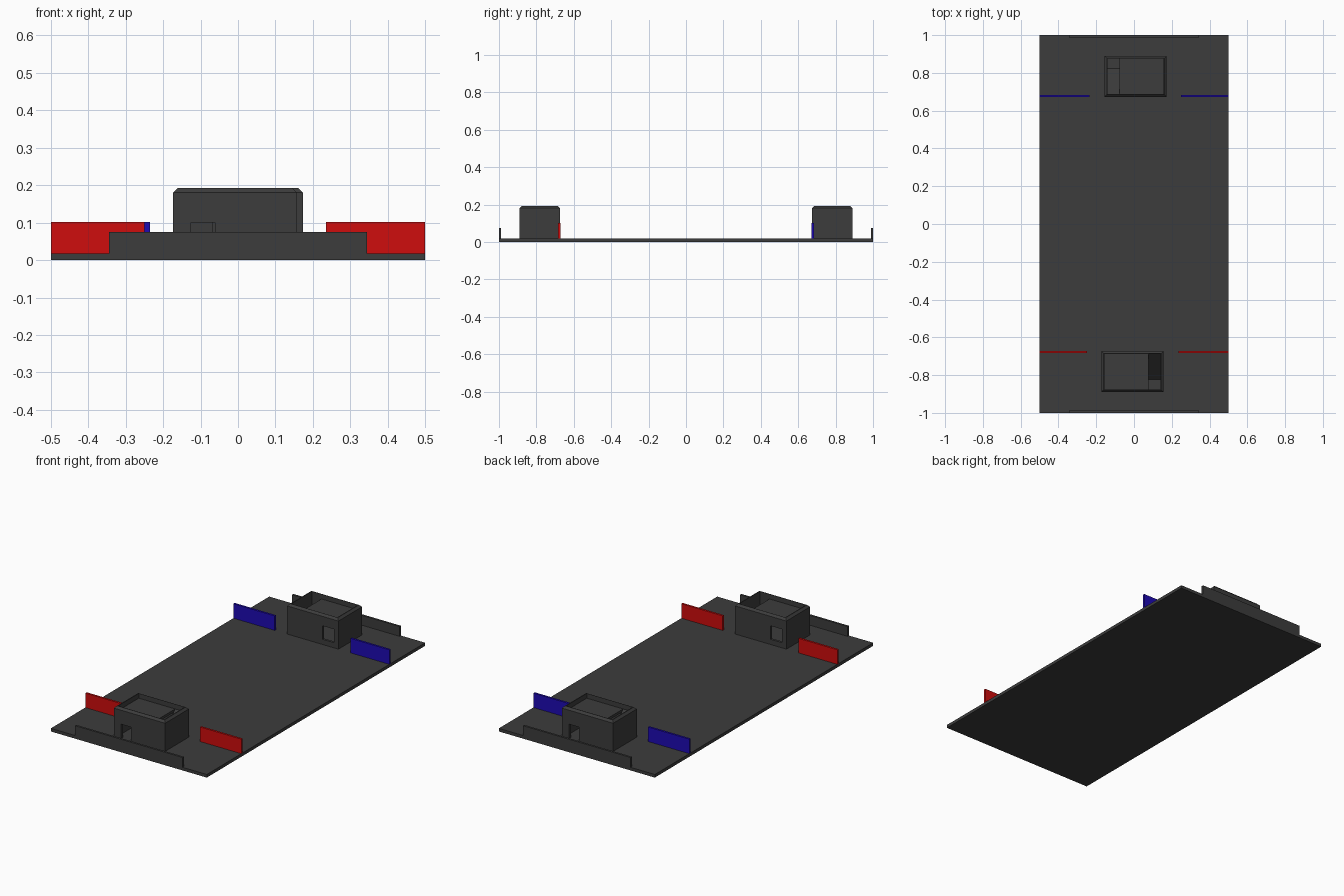
import bpy, bmesh, math
from mathutils import Matrix, Vector

if "Cube" in bpy.data.objects:
    bpy.data.objects.remove(bpy.data.objects["Cube"])


def material(name, rgb):
    m = bpy.data.materials.new(name)
    m.diffuse_color = (*rgb, 1)
    m.use_nodes = True
    m.node_tree.nodes["Principled BSDF"].inputs["Base Color"].default_value = m.diffuse_color
    return m


GREY = material("dark_grey", (0.045, 0.045, 0.045))
RED = material("red", (0.62, 0.004, 0.004))
BLUE = material("blue", (0.013, 0.003, 0.45))
FLOOR = 0.018
DECK = 0.165


def prism(name, points, depth, mat):
    """Extrude a closed polygon along the vector depth."""
    bm = bmesh.new()
    face = bm.faces.new([bm.verts.new(p) for p in points])
    new = bmesh.ops.extrude_face_region(bm, geom=[face])["geom"]
    bmesh.ops.translate(bm, vec=Vector(depth),
                        verts=[v for v in new if isinstance(v, bmesh.types.BMVert)])
    bmesh.ops.recalc_face_normals(bm, faces=bm.faces)
    mesh = bpy.data.meshes.new(name)
    bm.to_mesh(mesh)
    bm.free()
    mesh.materials.append(mat)
    ob = bpy.data.objects.new(name, mesh)
    bpy.context.collection.objects.link(ob)
    return ob


def box(name, x, y, z, mat=GREY):
    pts = [(x[0], y[0], z[0]), (x[1], y[0], z[0]), (x[1], y[1], z[0]), (x[0], y[1], z[0])]
    return prism(name, pts, (0, 0, z[1] - z[0]), mat)


def cut(ob, cutters):
    """Subtract the cutters, bake the result and drop them."""
    for c in cutters:
        c.hide_render = True
        mod = ob.modifiers.new("cut", 'BOOLEAN')
        mod.operation, mod.solver, mod.object = 'DIFFERENCE', 'EXACT', c
    dg = bpy.context.evaluated_depsgraph_get()
    mesh = bpy.data.meshes.new_from_object(ob.evaluated_get(dg))
    ob.modifiers.clear()
    ob.data = mesh
    for c in cutters:
        bpy.data.objects.remove(c)


def base_half(side, mat):
    """Everything at the front end of the arena."""
    parts = []
    # end wall and coloured barriers
    parts.append(box(side + "_end_wall", (-0.345, 0.345), (-1, -0.988), (FLOOR, 0.075)))
    parts.append(box(side + "_barrier_left", (-0.5, -0.25), (-0.684, -0.672), (FLOOR, 0.102), mat))
    parts.append(box(side + "_barrier_right", (0.235, 0.5), (-0.684, -0.672), (FLOOR, 0.102), mat))

    # bunker shell with chamfered rim
    x0, x1, y0, y1 = -0.173, 0.156, -0.89, -0.673
    shell = box(side + "_bunker", (x0, x1), (y0, y1), (FLOOR, 0.193))
    bm = bmesh.new()
    bm.from_mesh(shell.data)
    top = [e for e in bm.edges if all(v.co.z > 0.19 for v in e.verts)]
    bmesh.ops.bevel(bm, geom=top, offset=0.012, segments=1, affect='EDGES')
    bm.to_mesh(shell.data)
    bm.free()
    # hollow room, outer doorway and inner window
    ix, iy = (x0 + 0.017, x1 - 0.017), (y0 + 0.015, y1 - 0.013)
    cut(shell, [
        box("room_cutter", ix, iy, (0, 0.3)),
        box("door_cutter", (-0.126, -0.062), (y0 - 0.05, y0 + 0.05), (0, 0.1)),
        box("window_cutter", (-0.145, -0.07), (y1 - 0.05, y1 + 0.05), (0.048, 0.126)),
    ])
    parts.append(shell)
    # recessed roof deck, open over the ramp
    parts.append(box(side + "_bunker_deck", (ix[0], 0.077), iy, (DECK - 0.015, DECK)))
    # ramp up to the deck
    parts.append(prism(side + "_bunker_ramp",
                       [(0.077, iy[1], FLOOR), (0.077, iy[1], DECK), (0.077, -0.823, FLOOR)],
                       (ix[1] - 0.077, 0, 0), GREY))
    return parts


# arena floor
box("floor", (-0.5, 0.5), (-1, 1), (0, FLOOR))
# red front end, blue back end turned half round
base_half("front", RED)
for ob in base_half("back", BLUE):
    ob.data.transform(Matrix.Rotation(math.pi, 4, 'Z'))
